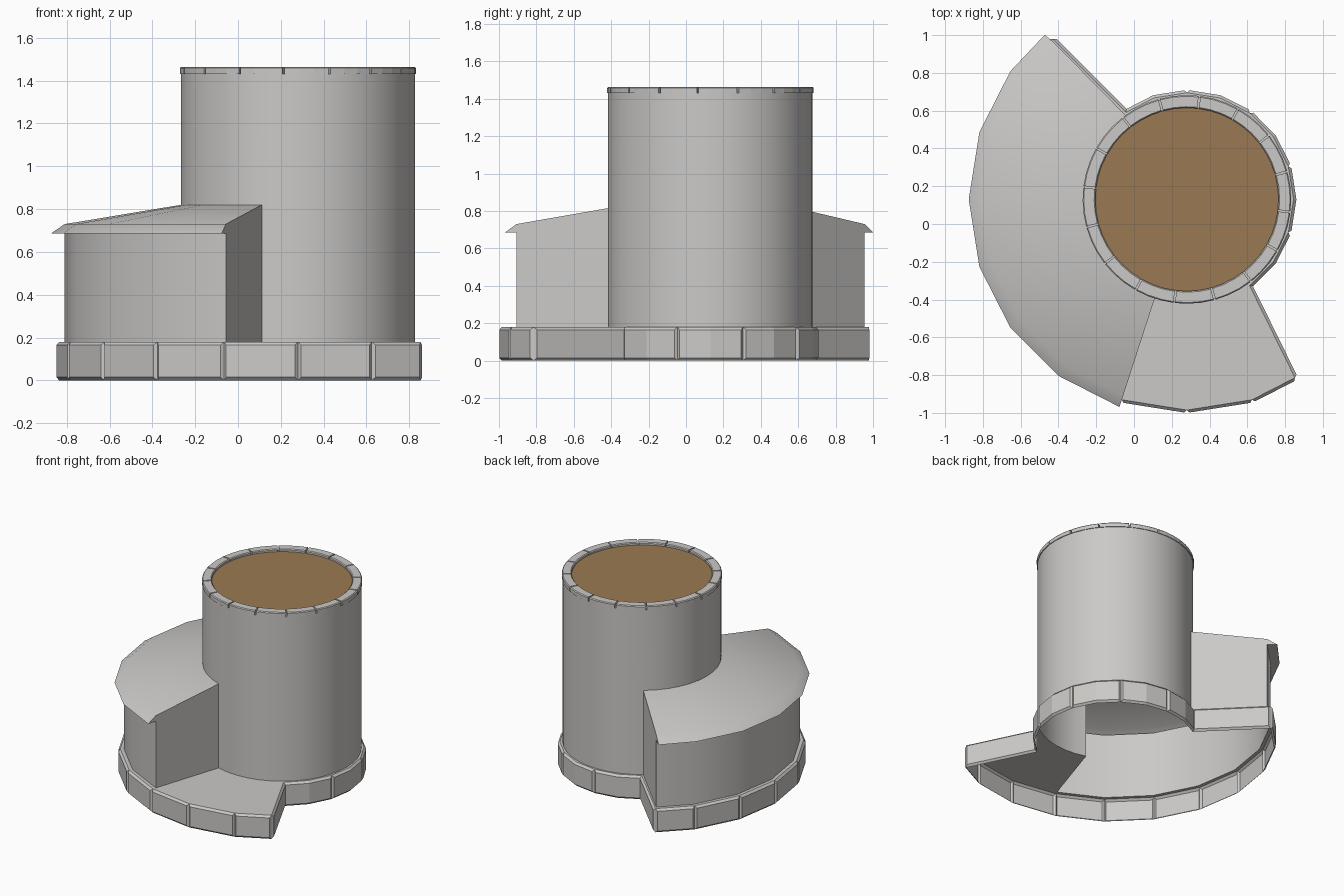
import bpy, bmesh, math

if "Cube" in bpy.data.objects:
    bpy.data.objects.remove(bpy.data.objects["Cube"])

CX, CY = 0.28, 0.13          # tower axis
BASE_Z, ROOF_Z, TOP_Z = 0.18, 0.82, 1.43


def material(name, col):
    m = bpy.data.materials.new(name)
    m.diffuse_color = (*col, 1)
    m.use_nodes = True
    m.node_tree.nodes["Principled BSDF"].inputs["Base Color"].default_value = m.diffuse_color
    return m


STONE = material("light_stone", (0.60, 0.585, 0.57))
BROWN = material("brown_floor", (0.32, 0.195, 0.085))


def polar(r, deg):
    a = math.radians(deg)
    return (r * math.cos(a), r * math.sin(a))


def finish(name, bm, mat, smooth=False, recalc=True):
    bmesh.ops.remove_doubles(bm, verts=bm.verts, dist=1e-5)
    if recalc:
        bmesh.ops.recalc_face_normals(bm, faces=bm.faces)
    me = bpy.data.meshes.new(name)
    bm.to_mesh(me)
    bm.free()
    me.materials.append(mat)
    ob = bpy.data.objects.new(name, me)
    ob.location = (CX, CY, 0)
    bpy.context.collection.objects.link(ob)
    if smooth:
        bpy.ops.object.select_all(action='DESELECT')
        ob.select_set(True)
        bpy.context.view_layer.objects.active = ob
        bpy.ops.object.shade_smooth_by_angle(angle=math.radians(30))
    return ob


def face(bm, pts):
    return bm.faces.new([bm.verts.new(p) for p in pts])


def strip(bm, a, b):
    """Quads between two equally long rows of 3D points."""
    for i in range(len(a) - 1):
        face(bm, (a[i], a[i + 1], b[i + 1], b[i]))


def at(row, z):
    return [(x, y, z) for x, y in row]


# Plan outlines, counter-clockwise, relative to the tower axis
BIG_ANGLES = list(range(144, 289, 18))
small_arc = [polar(0.565, a) for a in range(-54, 109, 18)] + [(-0.322, 0.461)]
big_arc = [(-0.709, 0.848)] + [polar(1.115, a) for a in BIG_ANGLES] + [(0.572, -0.944)]
tower_arc = [polar(0.547, a) for a in range(-108, 127, 9)]


def wing_arc(r, end):
    return [end] + [polar(r, a) for a in range(144, 253, 18)]


wing_in = wing_arc(0.547, polar(0.547, 126))
wing_wall = wing_arc(1.09, (-0.698, 0.825))
wing_eave = wing_arc(1.155, (-0.752, 0.872))


# Base: chamfered stone panels, open underneath
def panel(bm, pts, out=0.015, edge=0.012, zc=0.015):
    dirs = []
    for p, q in zip(pts, pts[1:]):
        l = math.dist(p, q)
        dirs.append(((q[0] - p[0]) / l, (q[1] - p[1]) / l))
    raised = []
    for i, p in enumerate(pts):
        d0, d1 = dirs[max(i - 1, 0)], dirs[min(i, len(dirs) - 1)]
        t = ((d0[0] + d1[0]) / 2, (d0[1] + d1[1]) / 2)
        s = edge if i == 0 else -edge if i == len(pts) - 1 else 0
        raised.append((p[0] + t[1] * out + t[0] * s, p[1] - t[0] * out + t[1] * s))
    rows = [at(pts, 0), at(raised, zc), at(raised, BASE_Z - zc), at(pts, BASE_Z)]
    for a, b in zip(rows, rows[1:]):
        strip(bm, a, b)
    face(bm, [r[0] for r in reversed(rows)])
    face(bm, [r[-1] for r in rows])


bm = bmesh.new()
for i in range(0, len(small_arc) - 1, 2):
    panel(bm, small_arc[i:i + 3])
for i in range(len(big_arc) - 1):
    panel(bm, big_arc[i:i + 2])
panel(bm, [small_arc[-1], big_arc[0]])
panel(bm, [big_arc[-1], small_arc[0]])
finish("base_stones", bm, STONE, recalc=False)

# Base top: plate between the base outline and the walls standing on it
bm = bmesh.new()
for loop in (small_arc + big_arc, tower_arc + wing_wall):
    vs = [bm.verts.new(p) for p in at(loop, BASE_Z)]
    for i in range(len(vs)):
        bm.edges.new((vs[i - 1], vs[i]))
bmesh.ops.triangle_fill(bm, edges=bm.edges[:], use_beauty=True, normal=(0, 0, 1))
for f in bm.faces:
    f.normal_update()
    if f.normal.z < 0:
        f.normal_flip()
finish("base_top", bm, STONE, recalc=False)

# Tower: lower wall only where no wing covers it, full wall above, top ledge
bm = bmesh.new()
ring = [polar(0.547, a) for a in range(-108, 253, 9)]
ledge = [polar(0.48, a) for a in range(-108, 253, 9)]
strip(bm, at(tower_arc, BASE_Z), at(tower_arc, ROOF_Z))
strip(bm, at(ring, ROOF_Z), at(ring, TOP_Z))
strip(bm, at(ring, TOP_Z), at(ledge, TOP_Z))
finish("tower_wall", bm, STONE, smooth=True, recalc=False)

# Wing: curved wall, sloping roof with eave, and two flat ends
bm = bmesh.new()
rows = [at(wing_wall, BASE_Z), at(wing_wall, 0.685), at(wing_eave, 0.685),
        at(wing_wall, 0.73), at(wing_in, ROOF_Z)]
for a, b in zip(rows, rows[1:]):
    strip(bm, a, b)
foot = at(wing_in, BASE_Z)
face(bm, [r[0] for r in reversed(rows)] + [foot[0]])
face(bm, [r[-1] for r in rows] + [foot[-1]])
finish("side_wing", bm, STONE, smooth=True, recalc=False)

# Rim: sixteen curved stones with narrow gaps
bm = bmesh.new()
for k in range(16):
    a0 = -97 + 22.5 * k
    angs = [a0 + 0.5 + 21.5 * j / 3 for j in range(4)]
    prof = [(0.485, TOP_Z), (0.552, TOP_Z), (0.552, 1.458), (0.546, 1.464),
            (0.491, 1.464), (0.485, 1.458)]
    rows = [at([polar(r, a) for a in angs], z) for r, z in prof]
    for a, b in zip(rows, rows[1:] + rows[:1]):
        strip(bm, a, b)
    face(bm, [r[0] for r in reversed(rows)])
    face(bm, [r[-1] for r in rows])
finish("rim_stones", bm, STONE)

# Floor: brown disc inside the rim
bm = bmesh.new()
face(bm, at([polar(0.488, a) for a in range(0, 360, 9)], 1.445))
finish("tower_floor", bm, BROWN, recalc=False)
